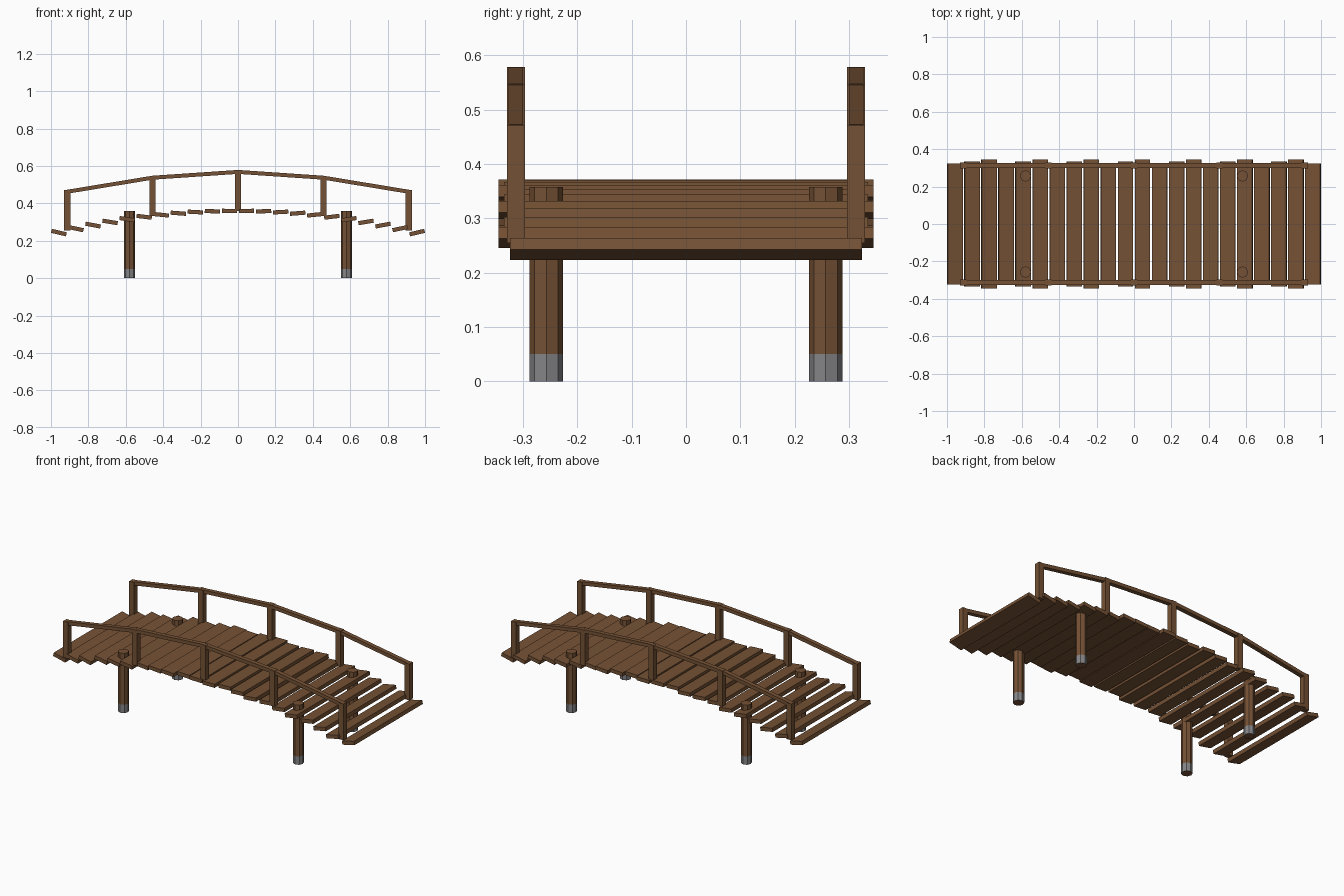
import bpy, bmesh, math
from mathutils import Matrix, Vector

if "Cube" in bpy.data.objects:
    bpy.data.objects.remove(bpy.data.objects["Cube"])


def material(name, rgb):
    m = bpy.data.materials.new(name)
    m.diffuse_color = (*rgb, 1)
    m.use_nodes = True
    m.node_tree.nodes["Principled BSDF"].inputs["Base Color"].default_value = m.diffuse_color
    return m


wood = material("brown wood", (0.178, 0.083, 0.035))
grey = material("grey footing", (0.235, 0.235, 0.245))


def add_object(name, bm, mats):
    me = bpy.data.meshes.new(name)
    bm.to_mesh(me)
    bm.free()
    for m in mats:
        me.materials.append(m)
    ob = bpy.data.objects.new(name, me)
    bpy.context.collection.objects.link(ob)
    return ob


def box(name, centre, size, tilt=0.0):
    """Box tilted about y; positive tilt raises the +x end."""
    bm = bmesh.new()
    mat = (Matrix.Translation(centre) @ Matrix.Rotation(-tilt, 4, 'Y')
           @ Matrix.Diagonal((*size, 1)))
    bmesh.ops.create_cube(bm, size=1, matrix=mat)
    return add_object(name, bm, [wood])


def arch(x):
    return 0.36 - 0.127 * x * x


# deck planks: tilted against the arch, lengths cycling in threes
COUNT, PITCH = 22, 0.0912
for i in range(COUNT):
    x = (i - (COUNT - 1) / 2) * PITCH
    box(f"deck_plank_{i + 1}", (x, 0, arch(x)),
        (0.082, 0.648 + 0.021 * (i % 3), 0.022), math.atan(0.245 * x))

# railing posts and straight handrail pieces on both sides
tops = [(-0.913, 0.472), (-0.457, 0.547), (0, 0.578), (0.457, 0.547), (0.913, 0.472)]
for side, y in (("front", -0.313), ("back", 0.313)):
    for i, (x, top) in enumerate(tops):
        base = arch(x)
        box(f"{side}_rail_post_{i + 1}", (x, y, (base + top) / 2),
            (0.033, 0.033, top - base))
    for i, (a, b) in enumerate(zip(tops, tops[1:])):
        p, q = Vector((a[0], y, a[1] - 0.010)), Vector((b[0], y, b[1] - 0.010))
        d = q - p
        box(f"{side}_handrail_{i + 1}", (p + q) / 2,
            (d.length, 0.026, 0.021), math.atan2(d.z, d.x))

# round support piles with grey footing bands
for sx in (-1, 1):
    for sy in (-1, 1):
        bm = bmesh.new()
        bmesh.ops.create_cone(bm, cap_ends=True, segments=8, radius1=0.0305,
                              radius2=0.0305, depth=0.358,
                              matrix=Matrix.Translation((sx * 0.58, sy * 0.257, 0.179)))
        bmesh.ops.bisect_plane(bm, geom=bm.verts[:] + bm.edges[:] + bm.faces[:],
                               plane_co=(0, 0, 0.05), plane_no=(0, 0, 1))
        bm.normal_update()
        for f in bm.faces:
            if abs(f.normal.z) < 0.5 and f.calc_center_median().z < 0.05:
                f.material_index = 1
        name = f"{'front' if sy < 0 else 'back'}_{'left' if sx < 0 else 'right'}_pile"
        add_object(name, bm, [wood, grey])
